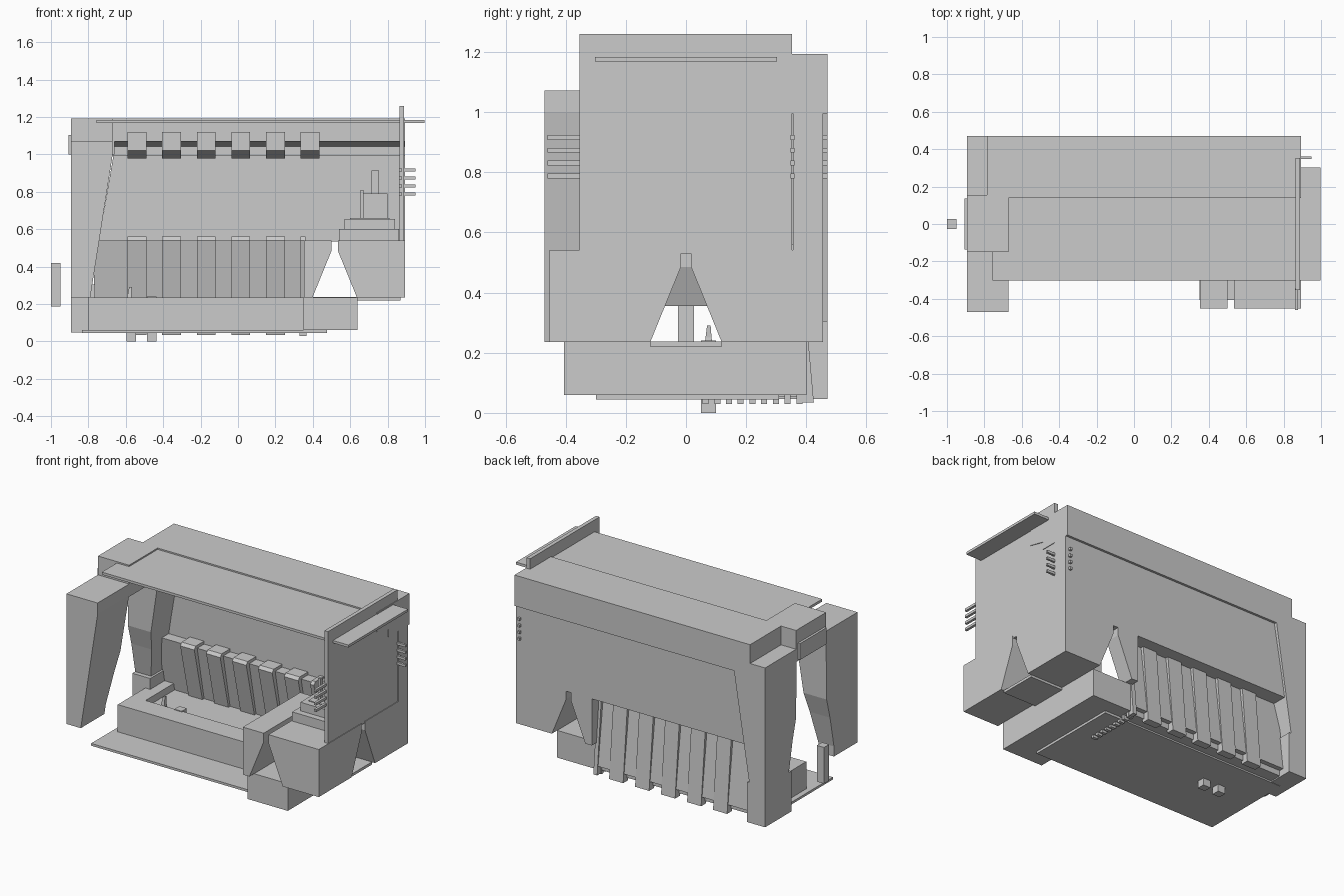
import bpy, bmesh

if "Cube" in bpy.data.objects:
    bpy.data.objects.remove(bpy.data.objects["Cube"])


def make(name, verts, faces):
    bm = bmesh.new()
    vs = [bm.verts.new(v) for v in verts]
    for f in faces:
        bm.faces.new([vs[i] for i in f])
    bmesh.ops.recalc_face_normals(bm, faces=bm.faces)
    me = bpy.data.meshes.new(name)
    bm.to_mesh(me)
    bm.free()
    ob = bpy.data.objects.new(name, me)
    bpy.context.collection.objects.link(ob)
    return ob


def loft(name, rings):
    """Stack of rectangles (x0, x1, y0, y1, z)."""
    v, f = [], []
    for x0, x1, y0, y1, z in rings:
        v += [(x0, y0, z), (x1, y0, z), (x1, y1, z), (x0, y1, z)]
    for r in range(len(rings) - 1):
        for i in range(4):
            a, b = r * 4 + i, r * 4 + (i + 1) % 4
            f.append((a, b, b + 4, a + 4))
    n = len(v)
    return make(name, v, f + [(3, 2, 1, 0), (n - 4, n - 3, n - 2, n - 1)])


def box(name, x0, x1, y0, y1, z0, z1):
    return loft(name, [(x0, x1, y0, y1, z0), (x0, x1, y0, y1, z1)])


def prism(name, prof, axis, a, b):
    """Extrude a (horizontal, z) profile along x or y."""
    n = len(prof)
    put = (lambda p, t: (t, p[0], p[1])) if axis == 'x' else (lambda p, t: (p[0], t, p[1]))
    v = [put(p, a) for p in prof] + [put(p, b) for p in prof]
    f = [(i, (i + 1) % n, (i + 1) % n + n, i + n) for i in range(n)]
    return make(name, v, f + [tuple(range(n)), tuple(range(2 * n - 1, n - 1, -1))])


def cut(ob, cutter):
    m = ob.modifiers.new("cut", 'BOOLEAN')
    m.operation, m.solver, m.object = 'DIFFERENCE', 'EXACT', cutter
    bpy.context.view_layer.objects.active = ob
    bpy.ops.object.modifier_apply(modifier=m.name)
    bpy.data.objects.remove(cutter)


def wedge(c, top=0.6):
    """Flared arch opening with a narrow slot at its crown."""
    if top < 0.48:
        return [(c - .125, .22), (c + .125, .22), (c + .07, top), (c - .07, top)]
    return [(c - .125, .22), (c + .125, .22), (c + .017, .485), (c + .017, top),
            (c - .017, top), (c - .017, .485)]


# base: plate, tray walls, floor and right plinth
box("base_plate", -.835, .475, -.30, .31, .045, .06)
box("tray_floor", -.80, .36, -.08, .385, .055, .19)
box("tray_front_wall", -.80, .36, -.08, .06, .06, .235)
box("tray_left_wall", -.80, -.70, .06, .36, .06, .235)
box("right_plinth", .35, .638, -.405, .40, .06, .235)
box("passage_floor", .40, .87, -.12, .12, .22, .237)

# underside blocks and row of teeth
for i, x in enumerate((-.597, -.487)):
    box(f"underside_block_{i}", x, x + .052, .05, .10, 0, .05)
for i in range(9):
    y = .055 + i * .039
    box(f"underside_tooth_{i}", .33, .365, y, y + .02, .03, .065)

# small pieces standing in the tray
loft("tray_peg", [(-.60, -.56, .055, .095, .18), (-.59, -.57, .065, .085, .25),
                  (-.582, -.568, .07, .082, .29)])
box("tray_cap", -.487, -.435, .05, .10, .18, .24)

# right block with two crossing arched passages
blk = box("right_block", .352, .892, -.453, .455, .235, .541)
cut(blk, prism("cutter", wedge(.517), 'y', -.6, .6))
cut(blk, prism("cutter", wedge(0), 'x', .517, 1.0))
cut(blk, prism("cutter", wedge(0, .355), 'x', .2, .6))
cut(blk, box("cutter", .2, .517, .13, .355, .1, .7))

# stepped tower on the right block
for i, (x0, x1, y, z0, z1) in enumerate([
        (.54, .86, .22, .54, .60), (.57, .84, .18, .60, .655), (.60, .81, .14, .655, .66),
        (.66, .80, .10, .655, .79), (.715, .755, .03, .79, .915)]):
    box(f"tower_step_{i}", x0, x1, -y, y, z0, z1)
box("tower_mast", .655, .672, -.12, -.10, .655, .81)

# left pillars, flared towards the top
for name, s in (("front_pillar", -1), ("rear_pillar", 1)):
    rings = []
    for x1, yi, z in [(-.79, .23, .235), (-.78, .23, .30), (-.748, .19, .50),
                      (-.728, .155, .63), (-.67, .15, 1.0), (-.67, .15, 1.072)]:
        y0, y1 = sorted((s * yi, s * .47))
        rings.append((-.892, x1, y0, y1, z))
    loft(name, rings)
box("rear_pillar_foot", -.892, -.765, .20, .47, .047, .305)
box("left_lintel", -.892, -.67, -.15, .155, .99, 1.193)
box("left_window_box", -.907, -.88, -.135, .135, 1.0, 1.105)
box("left_post", -1.0, -.95, -.026, .026, .187, .42)

# rear wall and the beam above it
prism("rear_wall", [(-.665, 1.0), (.892, 1.0), (.892, .535), (-.745, .535)], 'y', .355, .455)
prism("rear_beam", [(.14, 1.193), (.14, 1.07), (.255, 1.043), (.255, .995), (.47, .995),
                    (.47, 1.193)], 'x', -.67, .892)
box("rear_beam_end", -.785, -.66, .14, .47, 1.0, 1.193)

# sloping lower wall with ribs above and below
prism("sloped_panel", [(.285, .541), (.36, .541), (.415, .09), (.375, .09)], 'x', -.77, .352)
for i in range(6):
    x = -.59 + i * .185
    prism(f"upper_rib_{i}", [(.12, 1.12), (.12, 1.02), (.235, .978), (.30, .978), (.30, 1.12)],
          'x', x, x + .10)
    prism(f"lower_rib_{i}", [(.255, .541), (.27, .56), (.36, .56), (.38, .54), (.425, .035),
                             (.375, .035)], 'x', x, min(x + .10, .362 if i == 5 else 9))

# roof slab and right side panel
box("roof_slab", -.757, .998, -.303, .303, 1.168, 1.184)
box("right_panel", .863, .888, -.354, .352, .53, 1.26)

# rungs around the right panel
for i in range(4):
    z = .78 + i * .0425
    box(f"front_rung_{i}", .862, .878, -.46, -.345, z, z + .016)
    box(f"side_rung_{i}", .865, .948, .347, .361, z, z + .016)
    box(f"rear_rung_{i}", .855, .87, .44, .47, z, z + .016)
